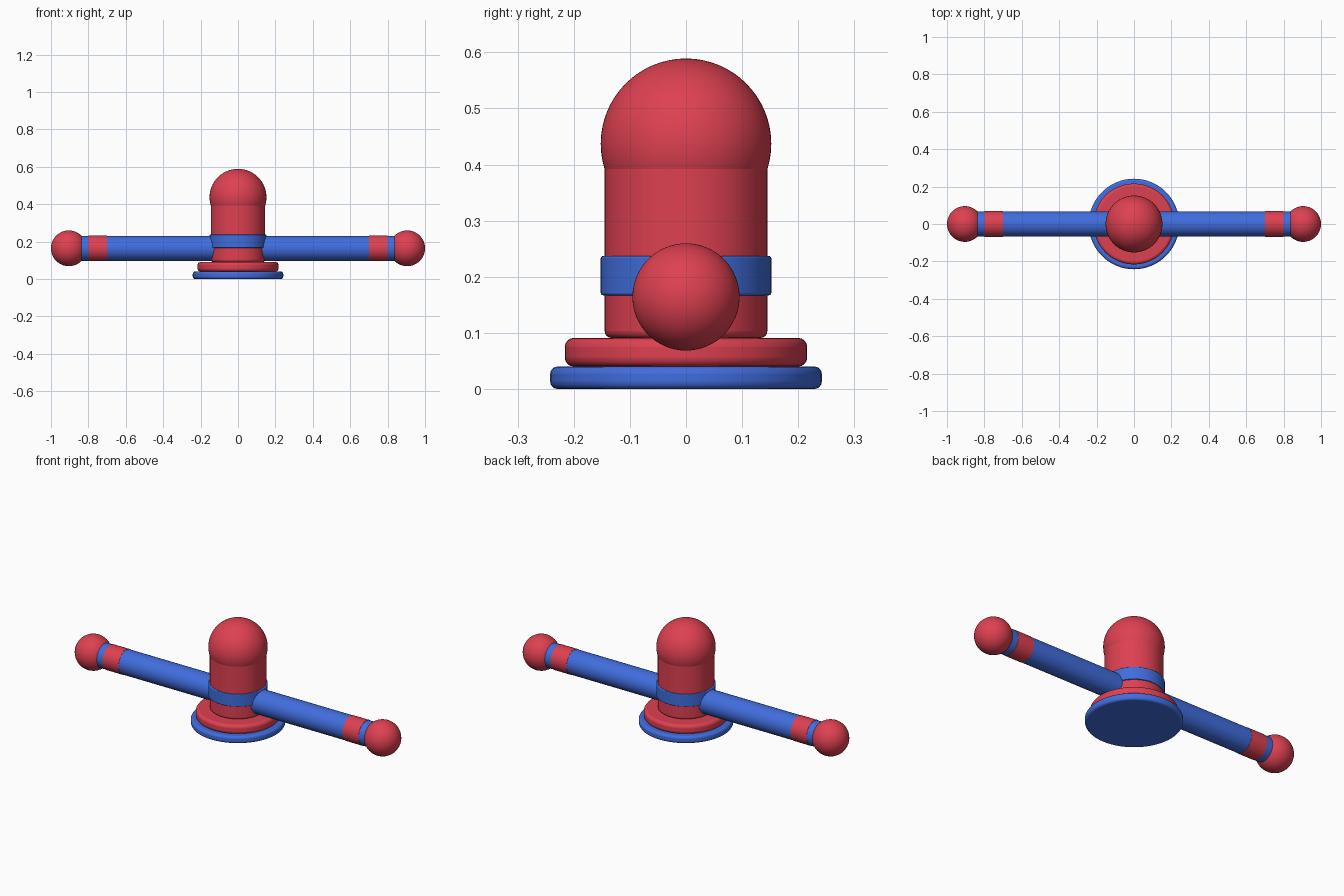
import bpy, math

if "Cube" in bpy.data.objects:
    bpy.data.objects.remove(bpy.data.objects["Cube"])


def material(name, color):
    m = bpy.data.materials.new(name)
    m.diffuse_color = (*color, 1)
    m.use_nodes = True
    m.node_tree.nodes["Principled BSDF"].inputs["Base Color"].default_value = m.diffuse_color
    return m


RED = material("red", (0.73, 0.052, 0.082))
BLUE = material("blue", (0.052, 0.155, 0.73))
ARM_Z = 0.164


def finish(obj, name, mat, bevel=0):
    obj.name = name
    obj.data.materials.append(mat)
    if bevel:
        mod = obj.modifiers.new("rounded_edge", 'BEVEL')
        mod.width = bevel
        mod.segments = 4
        mod.limit_method = 'ANGLE'
        mod.angle_limit = math.radians(40)
    bpy.ops.object.shade_smooth_by_angle(angle=math.radians(35))


def disc(name, mat, radius, z0, z1, bevel):
    bpy.ops.mesh.primitive_cylinder_add(vertices=64, radius=radius, depth=z1 - z0,
                                        location=(0, 0, (z0 + z1) / 2))
    finish(bpy.context.object, name, mat, bevel)


def rod(name, mat, radius, x0, x1):
    bpy.ops.mesh.primitive_cylinder_add(vertices=48, radius=radius, depth=abs(x1 - x0),
                                        location=((x0 + x1) / 2, 0, ARM_Z),
                                        rotation=(0, math.pi / 2, 0))
    finish(bpy.context.object, name, mat)


def ball(name, mat, radius, x, z):
    bpy.ops.mesh.primitive_uv_sphere_add(segments=64, ring_count=32, radius=radius,
                                         location=(x, 0, z))
    finish(bpy.context.object, name, mat)


# Stacked base, column and dome
disc("base_plate", BLUE, 0.242, 0.0, 0.04, 0.013)
disc("base_step", RED, 0.216, 0.04, 0.091, 0.016)
disc("column", RED, 0.145, 0.091, 0.42, 0.012)
disc("column_band", BLUE, 0.152, 0.167, 0.237, 0.004)
ball("dome", RED, 0.152, 0, 0.437)

# Arms with cuffs and end balls
for side, s in (("left", -1), ("right", 1)):
    rod(side + "_arm", BLUE, 0.067, s * 0.05, s * 0.86)
    rod(side + "_cuff", RED, 0.0685, s * 0.70, s * 0.80)
    ball(side + "_end_ball", RED, 0.0955, s * 0.9045, ARM_Z)
